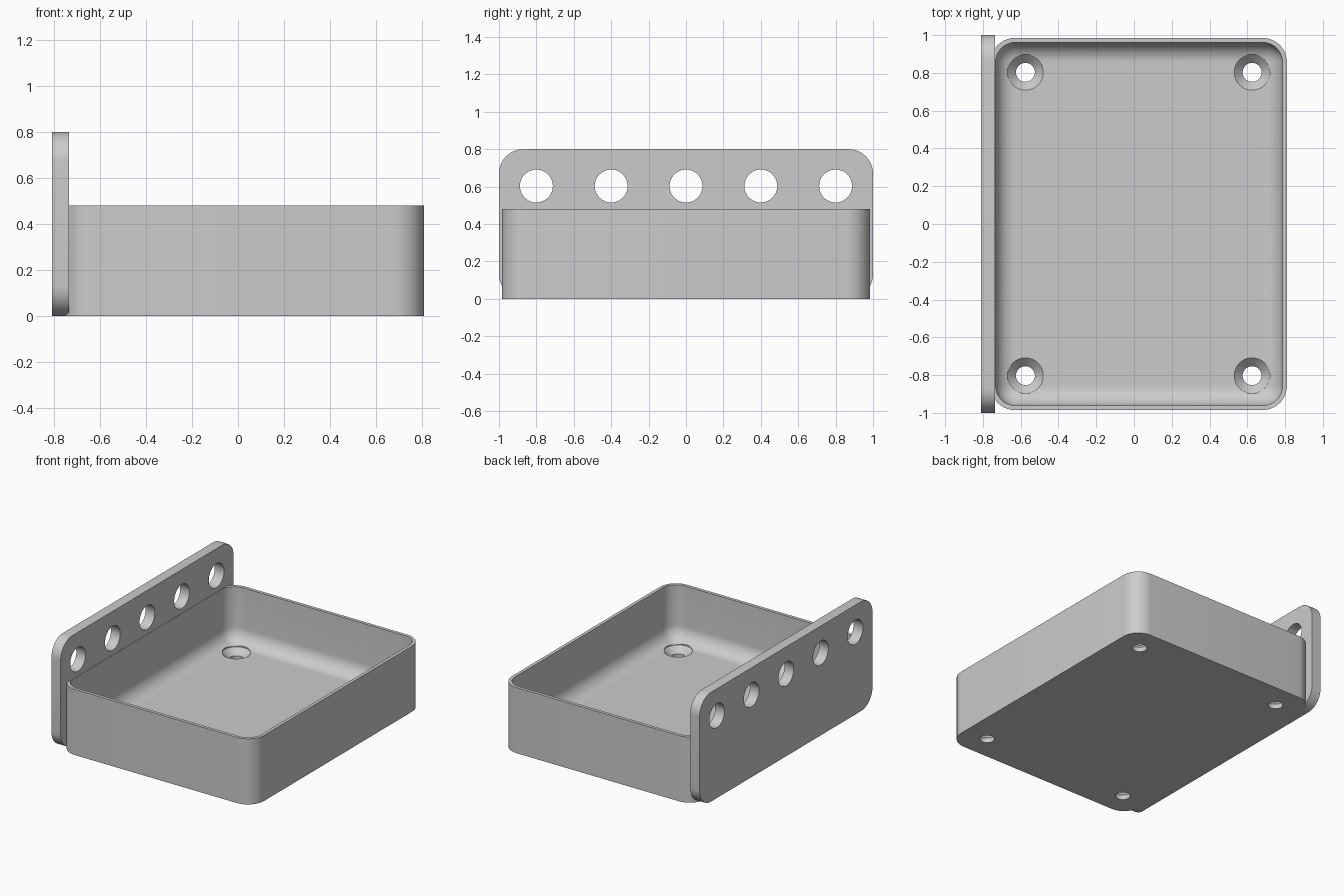
import bpy
import bmesh
import math
from mathutils import Matrix, Vector

cube = bpy.data.objects.get("Cube")
if cube:
    bpy.data.objects.remove(cube, do_unlink=True)

grey = bpy.data.materials.new("plain_grey")
grey.use_nodes = True
grey.diffuse_color = (0.6, 0.6, 0.6, 1)
grey.node_tree.nodes["Principled BSDF"].inputs["Base Color"].default_value = (0.6, 0.6, 0.6, 1)


def finish(name, bm):
    mesh = bpy.data.meshes.new(name)
    bm.to_mesh(mesh)
    bm.free()
    mesh.materials.append(grey)
    obj = bpy.data.objects.new(name, mesh)
    bpy.context.collection.objects.link(obj)
    return obj


def rounded_box(name, low, high, radius, is_rounded):
    """Box between two corners, rounding the edges picked by a rule."""
    low, high = Vector(low), Vector(high)
    bm = bmesh.new()
    bmesh.ops.create_cube(bm, size=1)
    bmesh.ops.scale(bm, vec=high - low, verts=bm.verts)
    bmesh.ops.translate(bm, vec=(low + high) / 2, verts=bm.verts)
    edges = [e for e in bm.edges if is_rounded(e.verts[0].co, e.verts[1].co)]
    bmesh.ops.bevel(bm, geom=edges, offset=radius, segments=10,
                    profile=0.5, affect='EDGES')
    return finish(name, bm)


def round_cutter(bottom_radius, top_radius, depth, matrix):
    """Cylinder or cone, centred on the matrix."""
    bm = bmesh.new()
    bmesh.ops.create_cone(bm, cap_ends=True, segments=48, radius1=bottom_radius,
                          radius2=top_radius, depth=depth, matrix=matrix)
    return finish("cutter", bm)


def combine(target, other, operation):
    mod = target.modifiers.new(operation, 'BOOLEAN')
    mod.operation = operation
    mod.solver = 'EXACT'
    mod.object = other
    bpy.context.view_layer.objects.active = target
    bpy.ops.object.modifier_apply(modifier=mod.name)
    bpy.data.objects.remove(other, do_unlink=True)


TRAY_TOP = 0.48
FLOOR = 0.08
CENTRE_X = 0.025

# Tray body with rounded upright corners
tray = rounded_box("tray_with_mounting_plate", (-0.76, -0.985, 0), (0.81, 0.985, TRAY_TOP), 0.13,
                   lambda a, b: abs(a.z - b.z) > 0.1)

# Upright plate with rounded corners and a row of holes
plate = rounded_box("mounting_plate", (-0.81, -1, 0), (-0.735, 1, 0.8), 0.13,
                    lambda a, b: abs(a.x - b.x) > 0.01)
for i in range(-2, 3):
    hole = Matrix.Translation((-0.77, i * 0.4, 0.603)) @ Matrix.Rotation(math.pi / 2, 4, 'Y')
    combine(plate, round_cutter(0.088, 0.088, 0.4, hole), 'DIFFERENCE')
combine(tray, plate, 'UNION')

# Hollow with a filleted floor
hollow = rounded_box("hollow", (-0.733, -0.961, FLOOR), (0.786, 0.961, 0.7), 0.105,
                     lambda a, b: min(a.z, b.z) < 0.5)
combine(tray, hollow, 'DIFFERENCE')

# Countersunk screw holes in the floor corners
for sx in (-1, 1):
    for sy in (-1, 1):
        x, y = CENTRE_X + sx * 0.6, sy * 0.803
        for r1, r2, z1, z2 in ((0.05, 0.05, -0.1, 0.2),
                               (0.05, 0.095, 0.035, FLOOR),
                               (0.095, 0.095, FLOOR - 0.0005, 0.3)):
            place = Matrix.Translation((x, y, (z1 + z2) / 2))
            combine(tray, round_cutter(r1, r2, z2 - z1, place), 'DIFFERENCE')

# Smooth curves, crisp edges
bpy.ops.object.select_all(action='DESELECT')
tray.select_set(True)
bpy.context.view_layer.objects.active = tray
bpy.ops.object.shade_smooth_by_angle(angle=math.radians(30))
